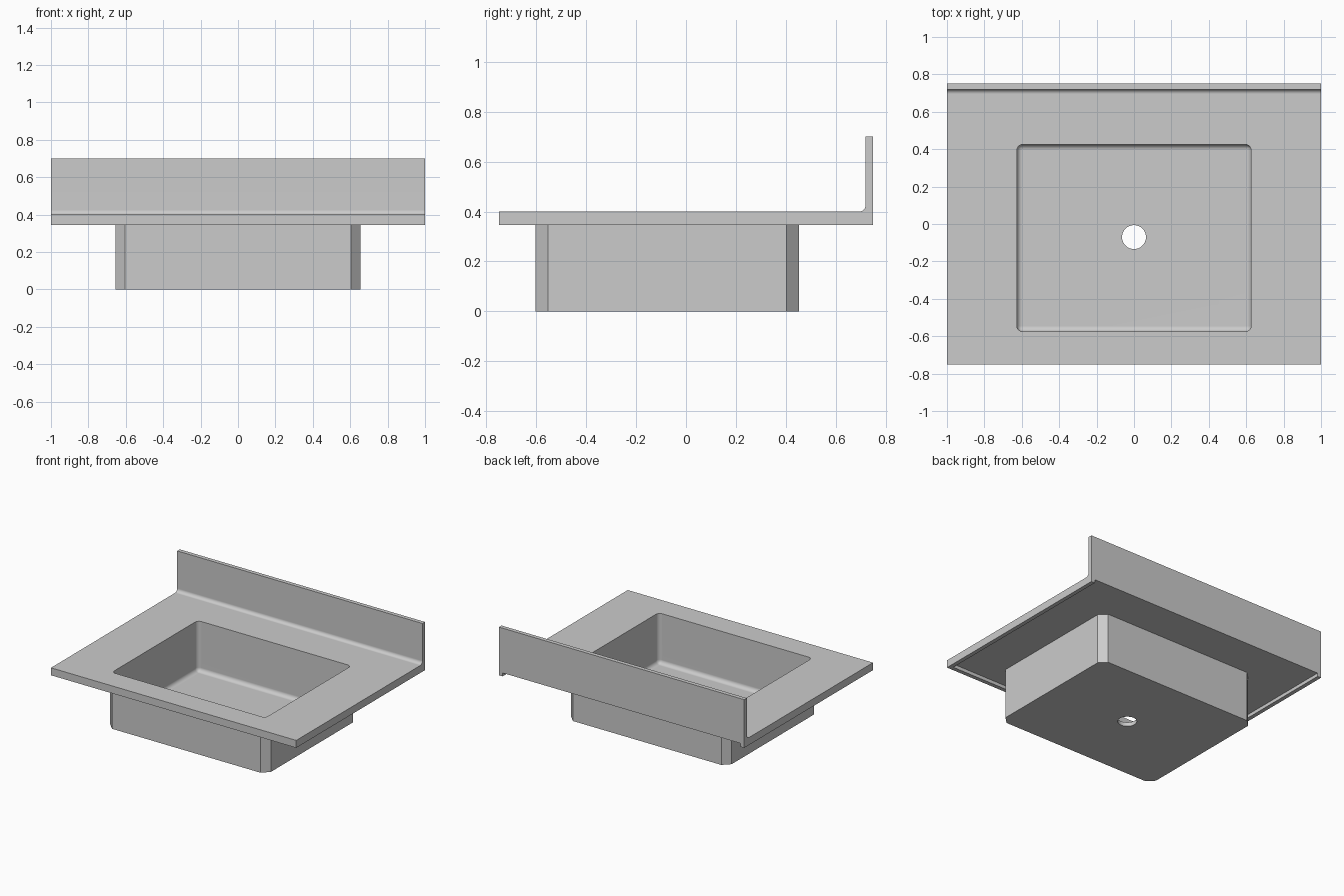
import bpy, bmesh
from math import radians, sin, cos, pi

if "Cube" in bpy.data.objects:
    bpy.data.objects.remove(bpy.data.objects["Cube"])


def make(name, bm):
    bmesh.ops.recalc_face_normals(bm, faces=bm.faces)
    me = bpy.data.meshes.new(name)
    bm.to_mesh(me)
    bm.free()
    ob = bpy.data.objects.new(name, me)
    bpy.context.collection.objects.link(ob)
    return ob


def prism(name, pts, axis, a, b):
    """Extrude a 2D outline along x (outline in y,z) or z (outline in x,y)."""
    bm = bmesh.new()
    place = (lambda p, t: (t, *p)) if axis == 'x' else (lambda p, t: (*p, t))
    face = bm.faces.new([bm.verts.new(place(p, a)) for p in pts])
    res = bmesh.ops.extrude_face_region(bm, geom=[face])
    verts = [v for v in res['geom'] if isinstance(v, bmesh.types.BMVert)]
    bmesh.ops.translate(bm, verts=verts, vec=place((0, 0), b - a))
    return make(name, bm)


def box(name, lo, hi, bevel=0):
    bm = bmesh.new()
    bmesh.ops.create_cube(bm, size=1)
    for v in bm.verts:
        v.co = [(l + h) / 2 + c * (h - l) for l, h, c in zip(lo, hi, v.co)]
    if bevel:
        bmesh.ops.bevel(bm, geom=bm.edges[:], offset=bevel, segments=5,
                        profile=0.5, affect='EDGES')
    return make(name, bm)


def combine(target, other, op):
    mod = target.modifiers.new(op, 'BOOLEAN')
    mod.operation, mod.object, mod.solver = op, other, 'EXACT'
    bpy.context.view_layer.objects.active = target
    bpy.ops.object.modifier_apply(modifier=mod.name)
    bpy.data.objects.remove(other)


# Countertop and backsplash: L profile with a fillet in the corner
R, T = 0.025, 0.03
fillet = [(0.72 - R + R * sin(a), 0.40 + R - R * cos(a))
          for a in (i * pi / 12 for i in range(7))]
profile = [(-0.75, 0.345), (-0.75, 0.40), *fillet,
           (0.72, 0.70), (0.75, 0.70), (0.75, 0.345)]
sink = prism("sink_top", profile, 'x', -1, 1)

# Hollow underside, leaving lips at the front and both sides
combine(sink, box("underside_cutter", (-1 + T, -0.75 + T, -0.1),
                  (1 - T, 0.9, 0.40 - T)), 'DIFFERENCE')

# Basin shell with chamfered corners
CY, HX, HY, C = -0.075, 0.655, 0.528, 0.05
outline = [(-HX + C, CY - HY), (HX - C, CY - HY), (HX, CY - HY + C),
           (HX, CY + HY - C), (HX - C, CY + HY), (-HX + C, CY + HY),
           (-HX, CY + HY - C), (-HX, CY - HY + C)]
combine(sink, prism("basin_outer", outline, 'z', 0, 0.385), 'UNION')

# Rounded bowl cavity
combine(sink, box("bowl_cutter", (-0.626, CY - 0.5, T),
                  (0.626, CY + 0.5, 0.8), 0.03), 'DIFFERENCE')

# Drain hole
circle = [(0.064 * cos(i * pi / 16), -0.07 + 0.064 * sin(i * pi / 16))
          for i in range(32)]
combine(sink, prism("drain_cutter", circle, 'z', -0.1, 0.1), 'DIFFERENCE')

# Smooth fillets, crisp edges
bpy.ops.object.select_all(action='DESELECT')
sink.select_set(True)
bpy.context.view_layer.objects.active = sink
bpy.ops.object.shade_smooth_by_angle(angle=radians(30))
weighted = sink.modifiers.new("weighted_normals", 'WEIGHTED_NORMAL')
weighted.keep_sharp = True
